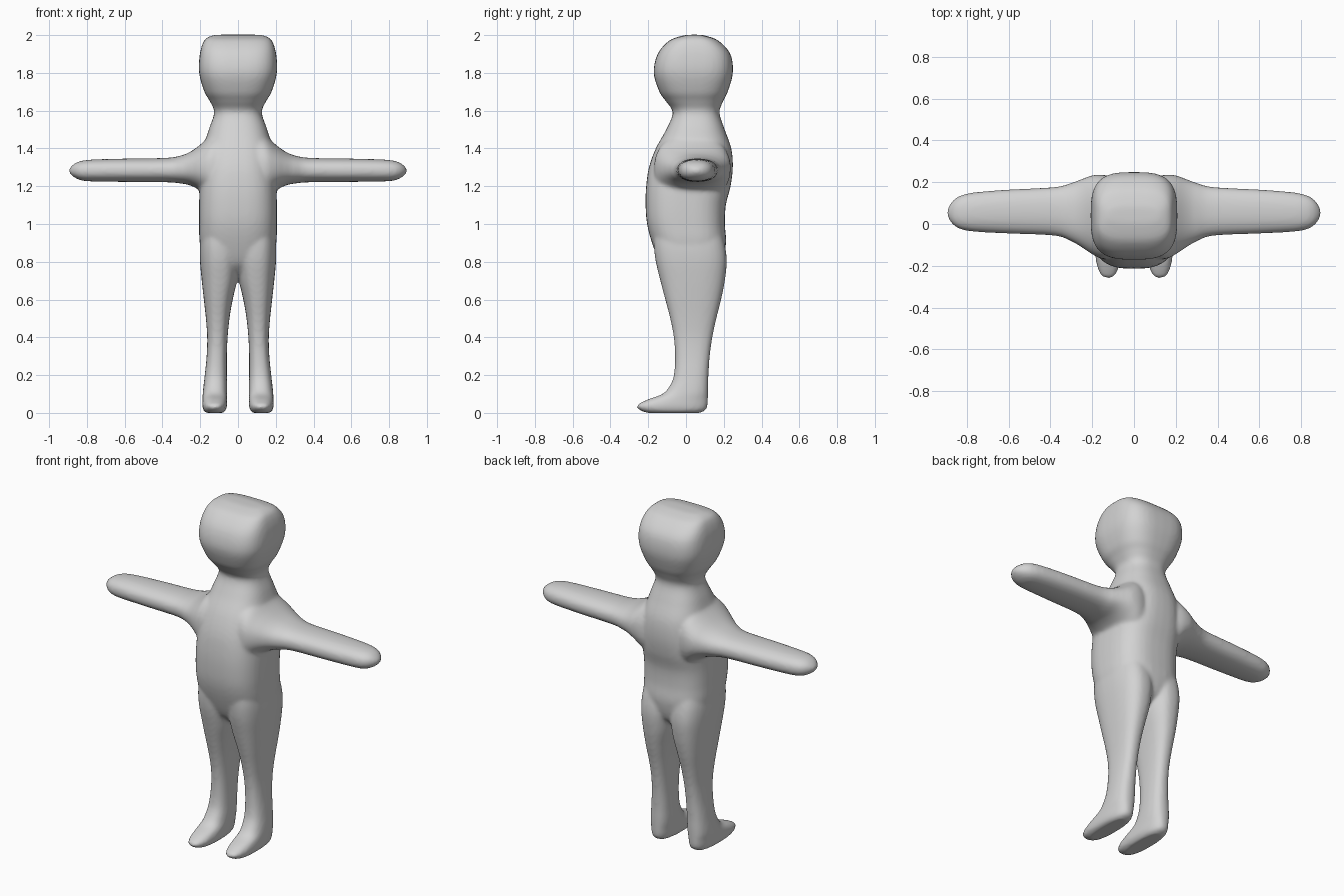
import bpy, bmesh, math
from mathutils import Vector

SIDES, STEPS = 40, 5


def smooth_rows(rows):
    """Catmull-Rom interpolation between cross-section rows."""
    pts = [rows[0]] + rows + [rows[-1]]
    out = []
    for p0, p1, p2, p3 in zip(pts, pts[1:], pts[2:], pts[3:]):
        for s in range(STEPS):
            t = s / STEPS
            out.append([0.5 * (2 * b + (c - a) * t + (2 * a - 5 * b + 4 * c - d) * t * t
                               + (3 * b - a - 3 * c + d) * t ** 3)
                        for a, b, c, d in zip(p0, p1, p2, p3)])
    return out + [list(rows[-1])]


def loft(bm, rows, place):
    """Closed tube; row = (position, u min, u max, v min, v max, squareness)."""
    rings = []
    for t, u0, u1, v0, v1, n in smooth_rows(rows):
        ring = []
        for i in range(SIDES):
            a = 2 * math.pi * i / SIDES
            c, s = math.cos(a), math.sin(a)
            u = (u0 + u1) / 2 + (u1 - u0) / 2 * math.copysign(abs(c) ** (2 / n), c)
            v = (v0 + v1) / 2 + (v1 - v0) / 2 * math.copysign(abs(s) ** (2 / n), s)
            ring.append(bm.verts.new(place(t, u, v)))
        rings.append(ring)
    faces = []
    for r, q in zip(rings, rings[1:]):
        for i in range(SIDES):
            j = (i + 1) % SIDES
            faces.append(bm.faces.new((r[i], r[j], q[j], q[i])))
    for ring in (rings[0], rings[-1]):
        mid = bm.verts.new(sum((v.co for v in ring), Vector()) / SIDES)
        for i in range(SIDES):
            faces.append(bm.faces.new((ring[i], ring[(i + 1) % SIDES], mid)))
    bmesh.ops.recalc_face_normals(bm, faces=faces)


# head and torso: z, half width, front y, back y, squareness
trunk = [
    (2.002, .110, .015, .075, 3.0), (1.995, .145, -.025, .110, 3.2),
    (1.97, .180, -.090, .172, 3.4), (1.90, .202, -.150, .235, 3.3),
    (1.80, .206, -.171, .248, 3.1), (1.70, .178, -.141, .221, 2.8),
    (1.65, .149, -.107, .197, 2.6), (1.59, .126, -.070, .177, 2.5),
    (1.50, .155, -.105, .205, 2.5), (1.40, .183, -.160, .240, 2.6),
    (1.30, .195, -.196, .248, 2.7), (1.20, .203, -.211, .236, 2.8),
    (1.10, .206, -.214, .211, 2.8), (1.00, .206, -.206, .206, 2.8),
    (0.90, .203, -.180, .212, 2.7), (0.80, .180, -.140, .190, 2.5),
    (0.75, .140, -.095, .145, 2.4), (0.71, .075, -.035, .080, 2.2),
]

# leg with foot: z, inner x, outer x, front y, back y
leg = [
    (0.95, -.010, .195, -.170, .190), (0.88, -.012, .202, -.170, .208),
    (0.80, -.008, .201, -.160, .216), (0.70, .005, .192, -.136, .206),
    (0.60, .028, .181, -.110, .186), (0.50, .045, .170, -.084, .161),
    (0.40, .055, .163, -.065, .140), (0.30, .059, .166, -.058, .126),
    (0.20, .059, .176, -.064, .119), (0.14, .058, .183, -.088, .118),
    (0.10, .058, .187, -.125, .117), (0.07, .058, .188, -.205, .116),
    (0.04, .058, .189, -.260, .114), (0.015, .064, .184, -.245, .104),
    (0.000, .078, .170, -.205, .075),
]

# arm: x, front y, back y, lower z, upper z
arm = [
    (0.10, -.165, .225, 1.09, 1.49), (0.15, -.168, .236, 1.125, 1.465),
    (0.20, -.145, .233, 1.175, 1.420), (0.25, -.112, .215, 1.203, 1.384),
    (0.30, -.083, .197, 1.214, 1.363), (0.38, -.056, .177, 1.221, 1.350),
    (0.60, -.046, .165, 1.223, 1.346), (0.75, -.038, .153, 1.225, 1.342),
    (0.82, -.028, .140, 1.229, 1.336), (0.86, -.009, .119, 1.243, 1.323),
    (0.885, .020, .088, 1.262, 1.303), (0.894, .042, .066, 1.277, 1.290),
]

bm = bmesh.new()
loft(bm, [(z, -w, w, f, b, n) for z, w, f, b, n in trunk], lambda t, u, v: (u, v, t))
for side in (-1, 1):
    loft(bm, [r + (2.5,) for r in leg], lambda t, u, v: (side * u, v, t))
    loft(bm, [r + (2.3,) for r in arm], lambda t, u, v: (side * t, u, v))
mesh = bpy.data.meshes.new("body")
bm.to_mesh(mesh)
bm.free()
body = bpy.data.objects.new("body", mesh)
bpy.context.collection.objects.link(body)

grey = bpy.data.materials.new("light grey")
grey.diffuse_color = (0.65, 0.65, 0.65, 1)
mesh.materials.append(grey)
for p in mesh.polygons:
    p.use_smooth = True

# fuse the parts into one skin and soften the joins
fuse = body.modifiers.new("fuse", 'REMESH')
fuse.mode = 'VOXEL'
fuse.voxel_size = 0.01
fuse.use_smooth_shade = True
soft = body.modifiers.new("soften", 'SMOOTH')
soft.factor = 0.5
soft.iterations = 8
